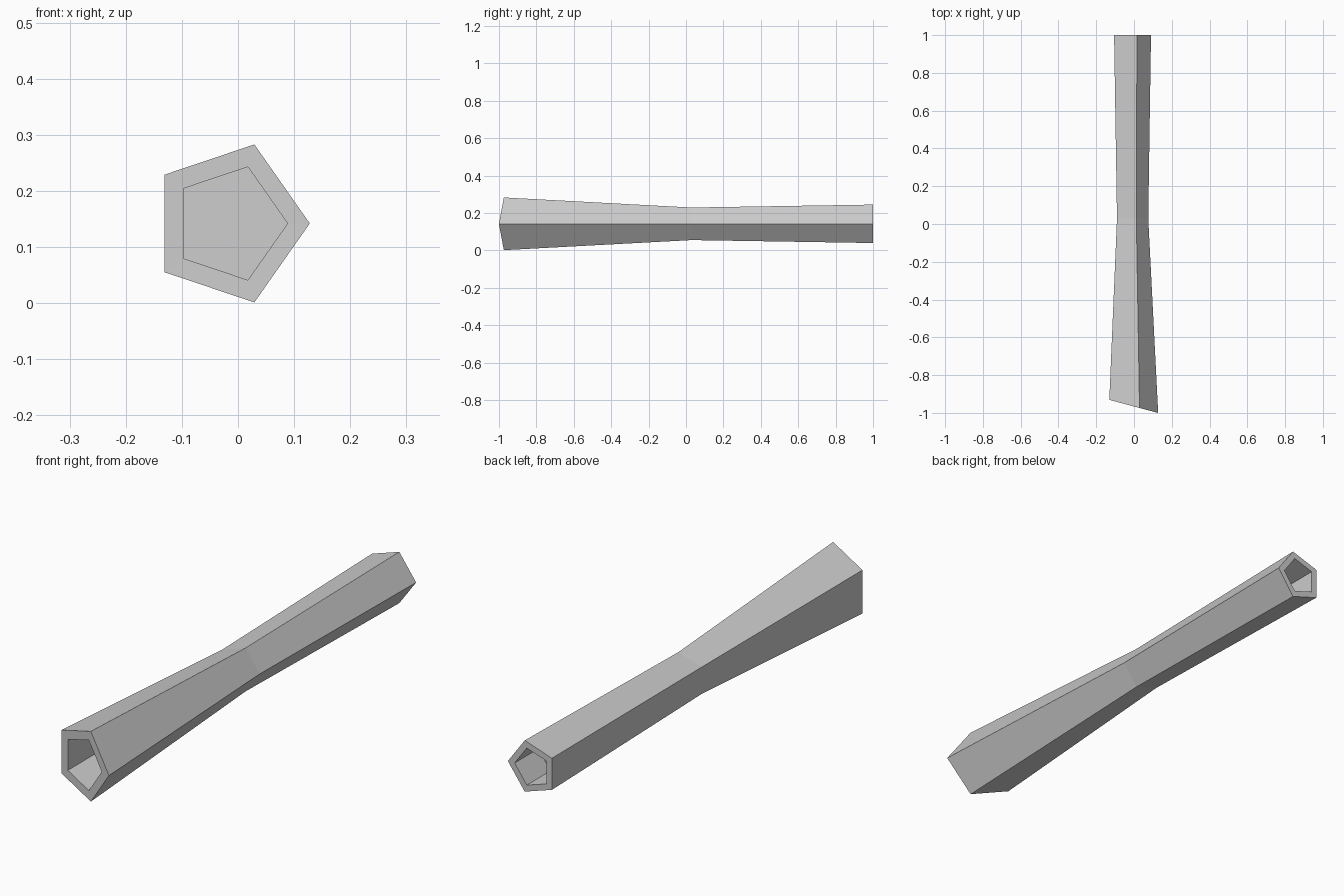
import bpy, bmesh, math

cube = bpy.data.objects.get("Cube")
if cube:
    bpy.data.objects.remove(cube, do_unlink=True)

grey = bpy.data.materials.new("plain_grey")
grey.use_nodes = True
COLOUR = (0.6, 0.6, 0.6, 1)
grey.diffuse_color = COLOUR
grey.node_tree.nodes["Principled BSDF"].inputs["Base Color"].default_value = COLOUR

SIDES = 5
AXIS_Z = 0.142


def ring(bm, x, y, radius, tilt):
    """Pentagon facing along y, turned about z by the tilt in degrees."""
    t = math.radians(tilt)
    verts = []
    for i in range(SIDES):
        a = math.tau * i / SIDES
        across = radius * math.cos(a)
        verts.append(bm.verts.new((x + across * math.cos(t),
                                   y - across * math.sin(t),
                                   AXIS_Z + radius * math.sin(a))))
    return verts


# Closed skin: front socket floor, front rim, waist, back rim, back socket floor
sections = [
    (-0.014, -0.74, 0.106, 15),
    (-0.014, -0.962, 0.106, 15),
    (-0.015, -0.962, 0.148, 15),
    (-0.016, 0.03, 0.0915, 0),
    (-0.018, 1.0, 0.108, 0),
    (-0.018, 1.0, 0.078, 0),
    (-0.018, 0.85, 0.078, 0),
]
bm = bmesh.new()
rings = [ring(bm, *s) for s in sections]
for a, b in zip(rings, rings[1:]):
    for i in range(SIDES):
        j = (i + 1) % SIDES
        bm.faces.new((a[i], a[j], b[j], b[i]))
bm.faces.new(rings[0])
bm.faces.new(rings[-1])
bmesh.ops.recalc_face_normals(bm, faces=bm.faces)

mesh = bpy.data.meshes.new("five_sided_handle")
bm.to_mesh(mesh)
bm.free()
mesh.materials.append(grey)
handle = bpy.data.objects.new("five_sided_handle", mesh)
bpy.context.collection.objects.link(handle)
